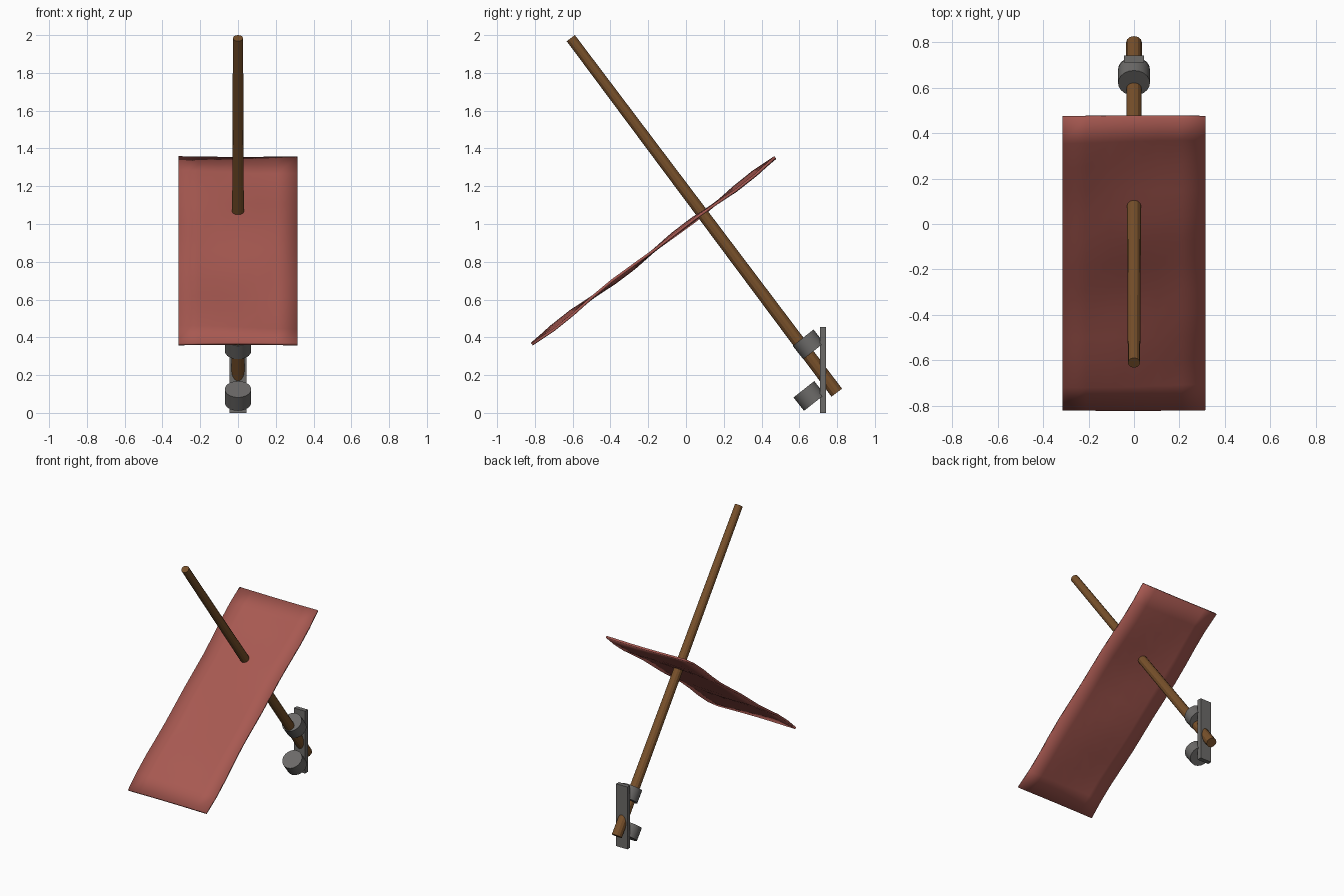
import bpy
import bmesh
from math import sin, pi, radians
from mathutils import Vector, Matrix

if "Cube" in bpy.data.objects:
    bpy.data.objects.remove(bpy.data.objects["Cube"], do_unlink=True)


def material(name, rgb):
    mat = bpy.data.materials.new(name)
    mat.use_nodes = True
    mat.diffuse_color = (*rgb, 1)
    mat.node_tree.nodes["Principled BSDF"].inputs["Base Color"].default_value = (*rgb, 1)
    return mat


RED = material("faded red cloth", (0.39, 0.10, 0.083))
WOOD = material("brown wood", (0.19, 0.082, 0.024))
IRON = material("grey iron", (0.15, 0.145, 0.14))


def finish(name, bm, mat, smooth_angle=None):
    bmesh.ops.recalc_face_normals(bm, faces=bm.faces)
    mesh = bpy.data.meshes.new(name)
    bm.to_mesh(mesh)
    bm.free()
    mesh.materials.append(mat)
    obj = bpy.data.objects.new(name, mesh)
    bpy.context.collection.objects.link(obj)
    if smooth_angle:
        bpy.ops.object.select_all(action="DESELECT")
        obj.select_set(True)
        bpy.context.view_layer.objects.active = obj
        bpy.ops.object.shade_smooth_by_angle(angle=radians(smooth_angle))
    return obj


def rod(name, start, end, r_start, r_end, sides, mat, smooth_angle=None):
    start, end = Vector(start), Vector(end)
    axis = end - start
    bm = bmesh.new()
    turn = Vector((0, 0, 1)).rotation_difference(axis).to_matrix().to_4x4()
    bmesh.ops.create_cone(bm, cap_ends=True, segments=sides, radius1=r_start,
                          radius2=r_end, depth=axis.length,
                          matrix=Matrix.Translation((start + end) / 2) @ turn)
    return finish(name, bm, mat, smooth_angle)


# Leaning pole, slightly tapered towards its tip
rod("flag_pole", (0, 0.798, 0.107), (0, -0.61, 1.984), 0.035, 0.027, 12, WOOD)

# Wall plate with two slanted sockets
bm = bmesh.new()
bmesh.ops.create_cube(bm, size=1, matrix=Matrix.Translation((0, 0.725, 0.2275))
                      @ Matrix.Diagonal((0.09, 0.032, 0.455, 1)))
finish("wall_plate", bm, IRON)

slant = Vector((0, 0.62, -0.785)) * 0.09
for name, y, z in (("upper_socket", 0.62, 0.398), ("lower_socket", 0.624, 0.125)):
    top = Vector((0, y, z))
    rod(name, top + slant, top, 0.07, 0.07, 20, IRON, 40)

# Gently rippled cloth hung square to the pole
centre = Vector((0, -0.172, 0.858))
along = Vector((0, 1.29, 0.985))
normal = Vector((0, -0.607, 0.795))
bm = bmesh.new()
bmesh.ops.create_grid(bm, x_segments=6, y_segments=12, size=0.5)
for v in bm.verts:
    s, t = v.co.x, v.co.y
    ripple = 0.007 * sin(3 * pi * t + 4 * s) + 0.006 * sin(5 * pi * t - 3 * s)
    v.co = centre + Vector((0.63 * s, 0, 0)) + along * t + normal * ripple
cloth = finish("cloth_banner", bm, RED, 40)
solid = cloth.modifiers.new("Thickness", "SOLIDIFY")
solid.thickness = 0.014
solid.offset = 0
